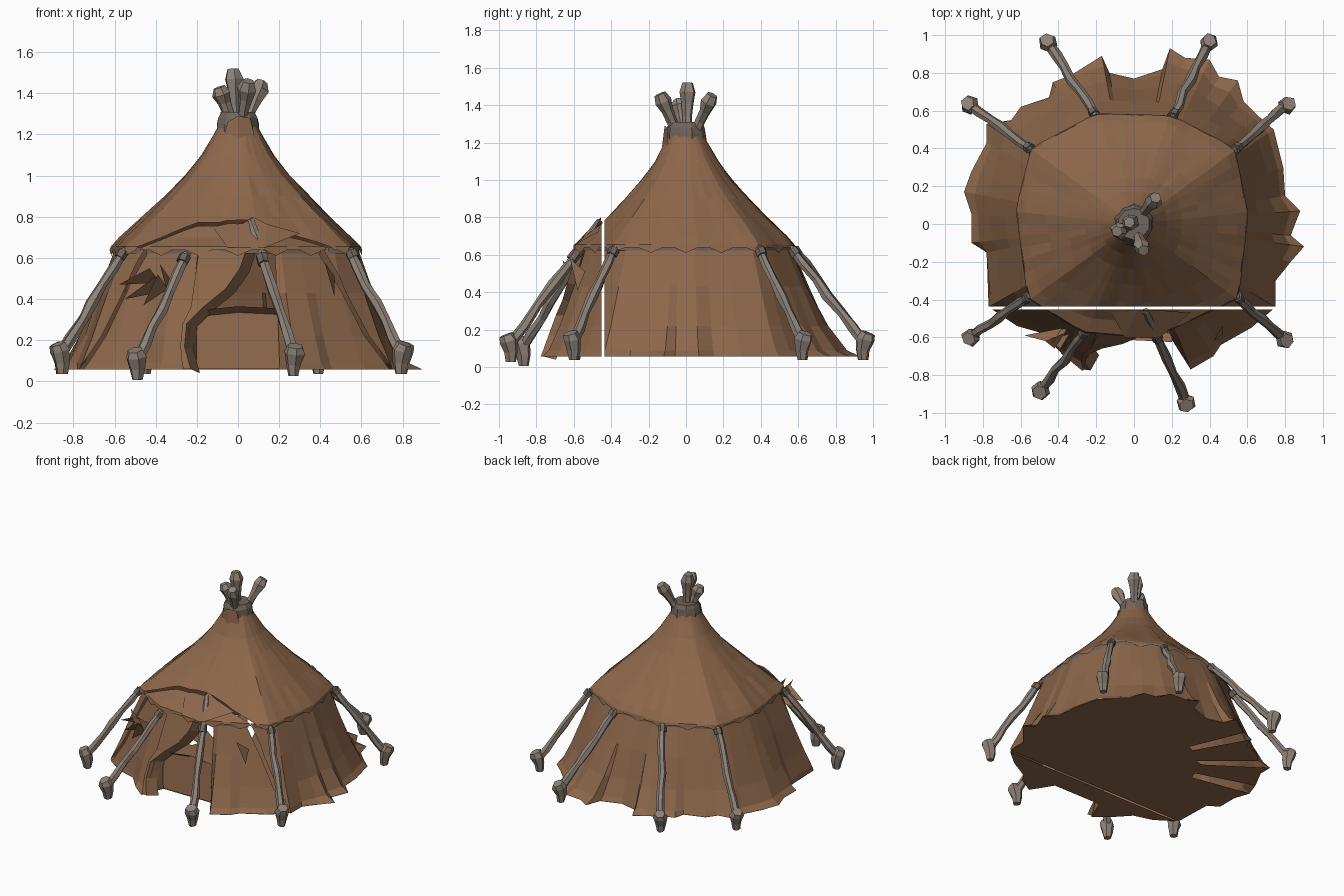
import bpy, bmesh, math, random
from mathutils import Vector

if "Cube" in bpy.data.objects:
    bpy.data.objects.remove(bpy.data.objects["Cube"])

random.seed(4)


def material(name, rgb):
    m = bpy.data.materials.new(name)
    m.diffuse_color = (*rgb, 1)
    m.use_nodes = True
    m.node_tree.nodes["Principled BSDF"].inputs["Base Color"].default_value = m.diffuse_color
    return m


HIDE = material("brown hide", (0.265, 0.136, 0.070))
WOOD = material("grey wood", (0.27, 0.225, 0.188))
ROPE = material("dark binding", (0.16, 0.128, 0.105))


def make(name, verts, faces, mat, split=False):
    bm = bmesh.new()
    vs = [bm.verts.new(v) for v in verts]
    for f in faces:
        bm.faces.new([vs[i] for i in f])
    if split:  # narrow slit running across the whole cover
        for y in (-0.452, -0.436):
            bmesh.ops.bisect_plane(bm, geom=bm.verts[:] + bm.edges[:] + bm.faces[:],
                                   plane_co=(0, y, 0), plane_no=(0, 1, 0), dist=1e-5)
        gap = [f for f in bm.faces if -0.452 < f.calc_center_median().y < -0.436]
        bmesh.ops.delete(bm, geom=gap, context='FACES')
    bmesh.ops.recalc_face_normals(bm, faces=bm.faces[:])
    me = bpy.data.meshes.new(name)
    bm.to_mesh(me)
    bm.free()
    me.materials.append(mat)
    ob = bpy.data.objects.new(name, me)
    bpy.context.collection.objects.link(ob)
    return ob


def reach(poly, a):
    """Distance from the centre to a polygon outline along angle a."""
    d = Vector((math.cos(a), math.sin(a)))
    best = 0
    for i, p in enumerate(poly):
        p, q = Vector(p), Vector(poly[(i + 1) % len(poly)])
        e = q - p
        den = d.x * e.y - d.y * e.x
        if abs(den) < 1e-9:
            continue
        t = (p.x * e.y - p.y * e.x) / den
        u = (p.x * d.y - p.y * d.x) / den
        if t > 0 and -1e-6 <= u <= 1 + 1e-6:
            best = max(best, t)
    return best


def grid_faces(rows, cols, closed=True):
    n = cols if closed else cols - 1
    return [(r * cols + c, r * cols + (c + 1) % cols,
             (r + 1) * cols + (c + 1) % cols, (r + 1) * cols + c)
            for r in range(rows - 1) for c in range(n)]


RIM = [(0.60, 0.05), (0.53, 0.40), (0.20, 0.57), (-0.20, 0.58), (-0.54, 0.40), (-0.62, 0.08),
       (-0.56, -0.39), (-0.27, -0.57), (0.10, -0.60), (0.55, -0.39)]
SKIRT = [(0.78, 0.0), (0.74, 0.45), (0.28, 0.79), (-0.28, 0.79), (-0.74, 0.48), (-0.82, 0.1),
         (-0.77, -0.42), (-0.30, -0.72), (0.30, -0.72), (0.75, -0.42)]
# ragged hem, counter-clockwise from the front right of the door
HEM = [(0.20, -0.61), (0.30, -0.77), (0.42, -0.70), (0.46, -0.64), (0.62, -0.55), (0.75, -0.44),
       (0.75, -0.30), (0.83, -0.20), (0.90, -0.12), (0.83, -0.06), (0.88, 0.07), (0.80, 0.15),
       (0.79, 0.30), (0.74, 0.50), (0.66, 0.57), (0.58, 0.65), (0.55, 0.76), (0.45, 0.78),
       (0.40, 0.87), (0.27, 0.88), (0.19, 0.93), (0.15, 0.82), (0.0, 0.77), (-0.13, 0.80),
       (-0.17, 0.89), (-0.25, 0.84), (-0.33, 0.79), (-0.43, 0.75), (-0.45, 0.67), (-0.60, 0.62),
       (-0.65, 0.55), (-0.78, 0.53), (-0.78, 0.43), (-0.86, 0.28), (-0.90, 0.17), (-0.86, 0.05),
       (-0.86, -0.10), (-0.78, -0.15), (-0.77, -0.44), (-0.62, -0.54), (-0.48, -0.58),
       (-0.38, -0.69), (-0.27, -0.78), (-0.20, -0.61)]

# hide walls with an open doorway in the last column
n = len(HEM)
verts = []
for t, z, ragged in ((0, 0.65, 0), (0.38, 0.43, 0.1), (0.72, 0.22, 0.3), (0.95, 0.09, 0.6),
                     (1, 0.057, 1)):
    for x, y in HEM:
        a = math.atan2(y, x)
        d = math.hypot(x, y)
        low = min(reach(SKIRT, a), d + 0.03) * (1 - ragged) + d * ragged
        r = reach(RIM, a) * 0.97 * (1 - t) + low * t
        r += random.uniform(-0.008, 0.008) if 0 < t < 1 else 0
        verts.append((r * math.cos(a), r * math.sin(a), z))
faces = [f for f in grid_faces(5, n) if f[0] % n != n - 1]
make("hide_walls", verts, faces, HIDE, True)

# ground sheet with a few gaps worn through at the back left
ring = [(x * s, y * s, 0.055) for s in (1, 0.5) for x, y in HEM]
make("ground_sheet", ring + [(0, 0, 0.055)],
     [f for f in grid_faces(2, n) if f[0] not in (26, 30, 33)]
     + [(n + i, n + (i + 1) % n, 2 * n) for i in range(n)], HIDE, True)

# roof cover, a little steeper at the front, with a scalloped edge
COLS = 60
PROFILE = [(1.24, .165), (1.2, .20), (1.1, .30), (1.0, .43), (.9, .585), (.8, .75),
           (.7, .93), (.655, 1.0), (.61, 1.01)]


def roof_ring(z, f, rough=0.0, scallop=0.0):
    pts = []
    for c in range(COLS):
        a = -math.pi + 2 * math.pi * c / COLS
        w = min(1, f * 1.4)
        r = f * (0.58 * (1 - w) + reach(RIM, a) * w)
        if 0.25 < f < 0.95:
            r *= 1 - 0.06 * max(0, -math.sin(a)) ** 2
        r *= random.uniform(1 - rough, 1 + rough)
        pts.append((r * math.cos(a), r * math.sin(a), z + scallop * abs(math.sin(a * 10))))
    return pts


verts = []
for z, f in PROFILE:
    verts += roof_ring(z, f, 0.012 if 0.25 < f < 0.95 else 0, 0.034 if z < 0.62 else 0)
make("roof_cover", verts, grid_faces(len(PROFILE), COLS), HIDE, True)

# shadowed binding just inside the scalloped eave
make("eave_binding", roof_ring(0.65, 0.99) + roof_ring(0.622, 0.99), grid_faces(2, COLS), ROPE, True)


def stick(name, pts, radii, mat=WOOD, sides=6, rough=0.12):
    """Rough tapered stick through pts."""
    pts = [Vector(p) for p in pts]
    verts = []
    for i, p in enumerate(pts):
        d = (pts[min(i + 1, len(pts) - 1)] - pts[max(i - 1, 0)]).normalized()
        u = d.cross(Vector((0.3, 0.9, 0.1))).normalized()
        v = d.cross(u)
        for s in range(sides):
            a = 2 * math.pi * s / sides
            r = radii[i] * random.uniform(1 - rough, 1 + rough)
            verts.append(p + r * (math.cos(a) * u + math.sin(a) * v))
    caps = [tuple(range(sides)), tuple(range((len(pts) - 1) * sides, len(pts) * sides))]
    return make(name, verts, grid_faces(len(pts), sides) + caps, mat)


# leaning poles, each tied at the eave and held by a ground stake: top point, foot point
POLES = [((0.20, 0.56, 0.64), (0.395, 0.96, 0.12)), ((-0.20, 0.57, 0.64), (-0.455, 0.96, 0.12)),
         ((0.53, 0.39, 0.64), (0.81, 0.63, 0.12)), ((-0.54, 0.39, 0.64), (-0.87, 0.63, 0.12)),
         ((0.54, -0.38, 0.64), (0.80, -0.61, 0.12)), ((-0.55, -0.38, 0.64), (-0.865, -0.60, 0.12)),
         ((-0.25, -0.56, 0.62), (-0.495, -0.88, 0.09)), ((0.06, -0.46, 0.78), (0.275, -0.95, 0.11))]
for i, (top, foot) in enumerate(POLES):
    top, foot = Vector(top), Vector(foot)
    path = []
    for k in range(7):
        wob = Vector([random.uniform(-0.007, 0.007) for _ in range(3)])
        path.append(top.lerp(foot, k / 6) + (wob if 0 < k < 6 else Vector()))
    stick(f"leaning_pole_{i + 1}", path, [.019, .025, .023, .029, .024, .028, .027])
    tie = 0.25 if i == 7 else 0.02
    stick(f"pole_tie_{i + 1}", [top.lerp(foot, tie), top.lerp(foot, tie + 0.06)], [.03, .029], ROPE)
    out = Vector((foot.x, foot.y, 0)).normalized() * 0.014
    up = Vector((0, 0, 1))
    stick(f"ground_stake_{i + 1}",
          [foot - 0.083 * up - out, foot - 0.03 * up - out, foot + 0.03 * up, foot + 0.062 * up + out],
          [.026, .037, .049, .038])

# crossed pole tips above the smoke hole
TIPS = [(0.115, 0.14, 1.455), (0.05, -0.14, 1.46), (-0.09, -0.04, 1.43), (-0.025, 0.01, 1.52)]
for i, tip in enumerate(TIPS):
    tip = Vector(tip)
    base = Vector((tip.x * 0.3, tip.y * 0.3, 1.24))
    stick(f"pole_tip_{i + 1}",
          [base, base.lerp(tip, .35), base.lerp(tip, .6), base.lerp(tip, .82), tip],
          [.03, .027, .033, .047, .03])

# binding around the neck, with a hide tongue pulled up over its front
stick("neck_binding", [(0, 0, 1.215), (0, 0, 1.25), (0, 0, 1.28), (0, 0, 1.31)],
      [.108, .104, .099, .085], ROPE, 10, 0.04)
make("neck_tongue", [(-0.07, -0.10, 1.19), (0.0, -0.128, 1.18), (0.08, -0.10, 1.19),
                     (0.06, -0.10, 1.28), (0.0, -0.114, 1.29), (-0.05, -0.105, 1.26)],
     [(0, 1, 4, 5), (1, 2, 3, 4)], HIDE)

# doorway: low front panel whose top hem folds under
make("door_panel", [(-0.24, -0.61, 0.06), (0.22, -0.61, 0.06), (0.2, -0.575, 0.33),
                    (0.0, -0.565, 0.345), (-0.2, -0.575, 0.32)], [(0, 1, 2, 3, 4)], HIDE)
make("door_panel_hem", [(-0.2, -0.577, 0.315), (0.0, -0.567, 0.335), (0.2, -0.577, 0.325),
                        (-0.2, -0.625, 0.345), (0.0, -0.615, 0.365), (0.2, -0.625, 0.355)],
     [(0, 1, 4, 3), (1, 2, 5, 4)], HIDE)

# swept-back door curtain with a rolled edge turned towards the doorway
CURTAIN = [(0.06, 0.64, -0.575), (0.03, 0.55, -0.60), (-0.04, 0.45, -0.63), (-0.15, 0.36, -0.655),
           (-0.23, 0.28, -0.69), (-0.24, 0.17, -0.73), (-0.21, 0.06, -0.77)]
curtain, roll = [], []
for x, z, y in CURTAIN:
    left = -0.19 - 0.08 * (0.64 - z) / 0.58
    curtain += [(min(left, x - 0.04), y, z), (x - 0.02, y - 0.005, z)]
    roll += [(x - 0.02, y - 0.005, z), (x + 0.025, y + 0.075, z - 0.02)]
make("door_curtain", curtain, grid_faces(len(CURTAIN), 2, False), HIDE)
make("curtain_roll", roll, grid_faces(len(CURTAIN), 2, False), HIDE)

# cover lifted where the front pole pushes through, and torn flaps below it
make("front_peak", [(-0.12, -0.47, 0.745), (0.02, -0.457, 0.765), (0.07, -0.455, 0.80),
                    (0.14, -0.457, 0.765), (0.30, -0.47, 0.72), (0.13, -0.605, 0.65),
                    (-0.05, -0.60, 0.65)],
     [(0, 1, 6), (1, 2, 3, 5, 6), (3, 4, 5)], HIDE)
for i, (x, z, dx, dz) in enumerate([(-0.58, 0.47, 0.15, 0.05), (-0.55, 0.40, 0.15, 0.08),
                                    (-0.46, 0.37, 0.07, 0.12), (-0.34, 0.42, -0.04, 0.12),
                                    (-0.47, 0.60, 0.05, -0.1), (0.47, 0.41, -0.05, 0.14)]):
    y = -0.57 if x < -0.5 else -0.60 if x < 0 else -0.56
    make(f"torn_flap_{i + 1}", [(x, y - 0.02, z), (x + dx, y - 0.06, z + dz + 0.03),
                                (x + dx + 0.05, y + 0.02, z + dz - 0.04)], [(0, 1, 2)], HIDE)
